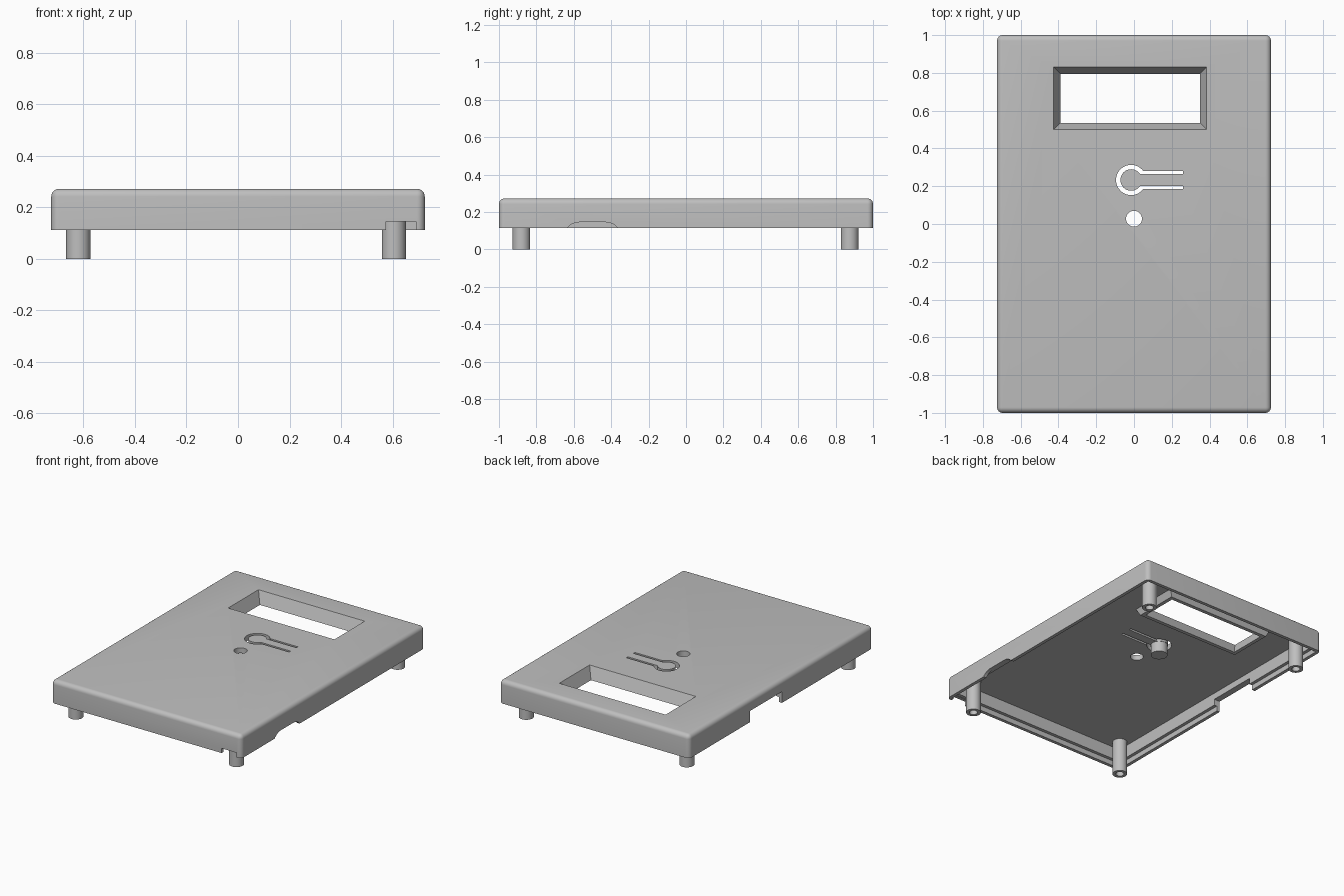
import bpy
import bmesh
import math
from mathutils import Vector

cube = bpy.data.objects.get("Cube")
if cube:
    bpy.data.objects.remove(cube, do_unlink=True)

grey = bpy.data.materials.new("plain grey plastic")
grey.use_nodes = True
COLOUR = (0.52, 0.52, 0.52, 1)
grey.diffuse_color = COLOUR
grey.node_tree.nodes["Principled BSDF"].inputs["Base Color"].default_value = COLOUR


def loft(name, ring_a, ring_b):
    """Closed solid between two matching rings of points."""
    bm = bmesh.new()
    a = [bm.verts.new(p) for p in ring_a]
    b = [bm.verts.new(p) for p in ring_b]
    bm.faces.new(a)
    bm.faces.new(b)
    for i in range(len(a)):
        j = (i + 1) % len(a)
        bm.faces.new((a[i], a[j], b[j], b[i]))
    bmesh.ops.recalc_face_normals(bm, faces=bm.faces)
    mesh = bpy.data.meshes.new(name)
    bm.to_mesh(mesh)
    bm.free()
    mesh.materials.append(grey)
    obj = bpy.data.objects.new(name, mesh)
    bpy.context.collection.objects.link(obj)
    return obj


def prism(name, ring, offset):
    return loft(name, ring, [Vector(p) + Vector(offset) for p in ring])


def rect(x0, x1, y0, y1, z, grow=0.0):
    return [(x0 - grow, y0 - grow, z), (x1 + grow, y0 - grow, z),
            (x1 + grow, y1 + grow, z), (x0 - grow, y1 + grow, z)]


def box(name, x0, x1, y0, y1, z0, z1):
    return prism(name, rect(x0, x1, y0, y1, z0), (0, 0, z1 - z0))


def arc(x, y, r, start, end, steps):
    return [(x + r * math.cos(start + (end - start) * i / steps),
             y + r * math.sin(start + (end - start) * i / steps)) for i in range(steps + 1)]


def cylinder(name, x, y, r, z0, z1, sides=40):
    ring = arc(x, y, r, 0, 2 * math.pi, sides)[:-1]
    return prism(name, [(px, py, z0) for px, py in ring], (0, 0, z1 - z0))


def apply(obj, mod):
    bpy.context.view_layer.objects.active = obj
    bpy.ops.object.modifier_apply(modifier=mod.name)


def combine(obj, other, operation="DIFFERENCE"):
    mod = obj.modifiers.new("combine", "BOOLEAN")
    mod.operation = operation
    mod.solver = "EXACT"
    mod.object = other
    apply(obj, mod)
    bpy.data.objects.remove(other, do_unlink=True)


def smooth(obj):
    bpy.ops.object.select_all(action="DESELECT")
    obj.select_set(True)
    bpy.context.view_layer.objects.active = obj
    bpy.ops.object.shade_smooth_by_angle(angle=math.radians(30))


W, L = 0.725, 1.0
RIM, TOP, UNDER = 0.113, 0.272, 0.235

# Cover: block with all but its lower edges rounded
cover = box("cover_shell", -W, W, -L, L, RIM, TOP)
bm = bmesh.new()
bm.from_mesh(cover.data)
edges = [e for e in bm.edges if max(v.co.z for v in e.verts) > RIM + 0.01]
bmesh.ops.bevel(bm, geom=edges, offset=0.03, segments=6, profile=0.5, affect="EDGES")
bm.to_mesh(cover.data)
bm.free()

# Hollow inside, with a stepped lip around the rim
for wall, top in ((0.045, UNDER), (0.023, 0.148)):
    combine(cover, box("hollow", wall - W, W - wall, wall - L, L - wall, 0, top))

# Sloping display window with a frame under the plate
hole = (-0.39, 0.35, 0.535, 0.795)
SILL, SLOPE = 0.19, 0.035 / 0.08
frame = loft("frame", rect(*hole, SILL, 0.025), rect(*hole, 0.25, 0.025 + 0.06 * SLOPE))
combine(cover, frame, "UNION")
combine(cover, loft("opening", rect(*hole, SILL - 0.02, -0.02 * SLOPE),
                    rect(*hole, TOP + 0.02, 0.035 + 0.02 * SLOPE)))

# Keyhole-shaped slot that frees a flexible push button
bx, by, end = -0.015, 0.233, 0.26
outer, inner = math.asin(0.047 / 0.08), math.asin(0.031 / 0.057)
slot = [(end, by + 0.047)] + arc(bx, by, 0.08, outer, 2 * math.pi - outer, 36)
slot += [(end, by - 0.047), (end, by - 0.031)]
slot += arc(bx, by, 0.057, 2 * math.pi - inner, inner, 36) + [(end, by + 0.031)]
combine(cover, prism("slot", [(x, y, 0.2) for x, y in slot], (0, 0, 0.1)))

# Round indicator hole
combine(cover, cylinder("indicator_hole", 0, 0.028, 0.042, 0.2, 0.3))

# Cable cutouts: front, right-hand side with rounded ends, and opposite side
combine(cover, box("front_cutout", 0.575, 0.69, -1.1, -0.93, 0, 0.145))
r = 0.085
profile = [(-0.345, 0.06)] + arc(-0.345 - r, 0.06, r, 0, math.pi / 2, 10)
profile += arc(-0.655 + r, 0.06, r, math.pi / 2, math.pi, 10)[:-1] + [(-0.655, 0.06)]
profile = profile[1:]
combine(cover, prism("side_cutout", [(0.66, y, z) for y, z in profile], (0.2, 0, 0)))
combine(cover, box("wide_cutout", -0.85, -0.66, -0.01, 0.34, 0, 0.19))
smooth(cover)

# Button plunger below the flexible tongue
smooth(cylinder("button_plunger", bx, by, 0.054, 0.163, UNDER + 0.005))

# Four hollow screw posts
for side, x in (("right", -0.62), ("left", 0.605)):
    for place, y in (("front", -0.88), ("back", 0.875)):
        post = cylinder(f"{place}_{side}_post", x, y, 0.047, 0, UNDER + 0.005)
        combine(post, cylinder("bore", x, y, 0.026, -0.05, 0.18))
        smooth(post)
